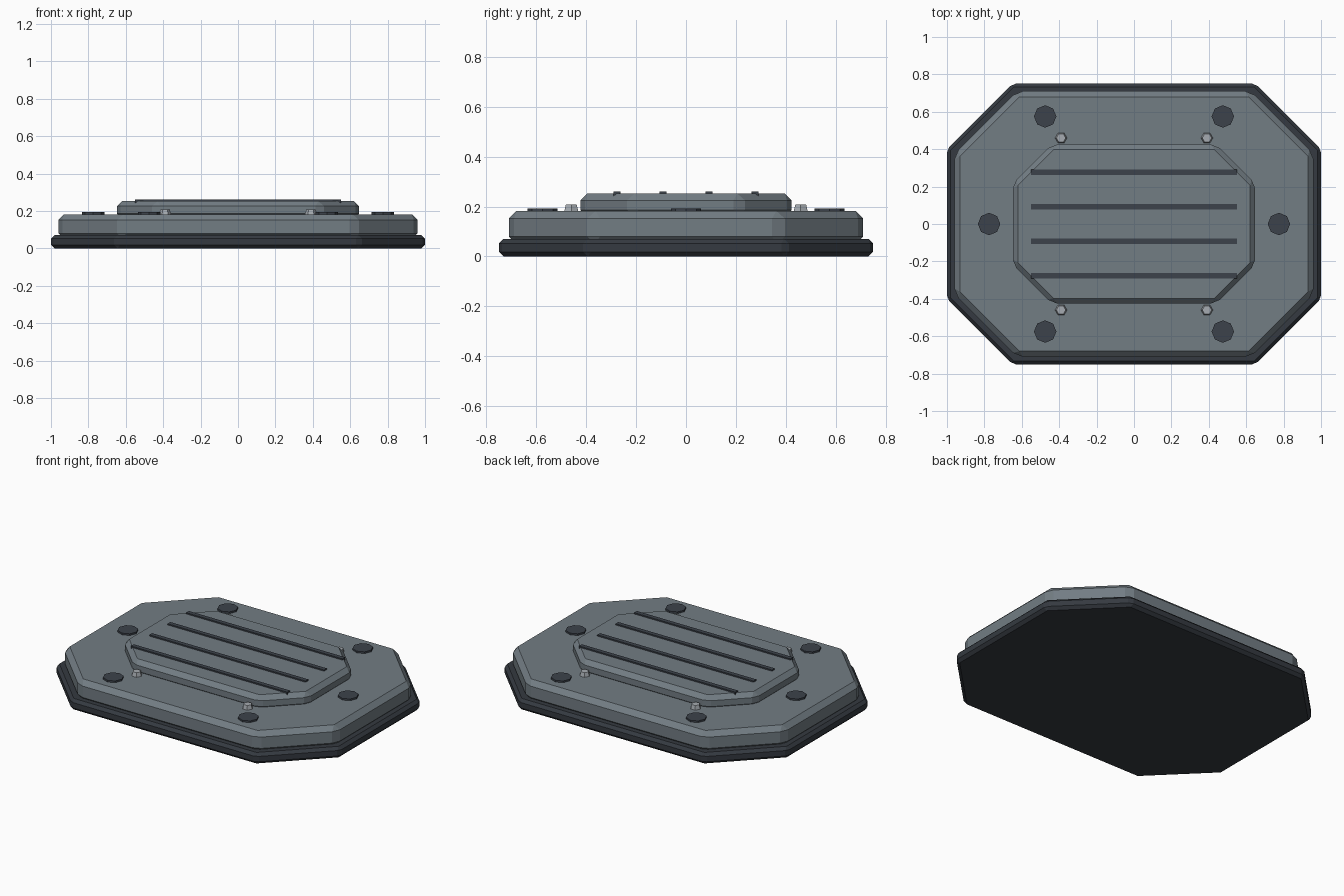
import bpy, bmesh

if "Cube" in bpy.data.objects:
    bpy.data.objects.remove(bpy.data.objects["Cube"])


def material(name, rgb):
    m = bpy.data.materials.new(name)
    m.diffuse_color = (*rgb, 1)
    m.use_nodes = True
    m.node_tree.nodes["Principled BSDF"].inputs["Base Color"].default_value = m.diffuse_color
    return m


DARK = material("dark_rim", (0.035, 0.042, 0.052))
PLATE = material("plate_grey", (0.17, 0.205, 0.23))
TRIM = material("trim_grey", (0.045, 0.055, 0.07))
STEEL = material("light_steel", (0.38, 0.41, 0.44))


def finish(name, bm, mat, bevel=0):
    bmesh.ops.recalc_face_normals(bm, faces=bm.faces)
    me = bpy.data.meshes.new(name)
    bm.to_mesh(me)
    bm.free()
    me.materials.append(mat)
    ob = bpy.data.objects.new(name, me)
    bpy.context.collection.objects.link(ob)
    if bevel:
        mod = ob.modifiers.new("chamfer", 'BEVEL')
        mod.width = bevel
        mod.segments = 1
        mod.limit_method = 'ANGLE'
    return ob


def octagon_slab(name, hx, hy, cut, z0, z1, bevel, mat):
    """Rectangle with cut corners, extruded and chamfered."""
    bm = bmesh.new()
    outline = [(hx, -hy + cut), (hx, hy - cut), (hx - cut, hy), (cut - hx, hy),
               (-hx, hy - cut), (-hx, cut - hy), (cut - hx, -hy), (hx - cut, -hy)]
    face = bm.faces.new([bm.verts.new((x, y, z0)) for x, y in outline])
    ext = bmesh.ops.extrude_face_region(bm, geom=[face], use_keep_orig=True)
    top = [v for v in ext["geom"] if isinstance(v, bmesh.types.BMVert)]
    bmesh.ops.translate(bm, verts=top, vec=(0, 0, z1 - z0))
    return finish(name, bm, mat, bevel)


def stud(name, x, y, z0, z1, sides, r0, r1, mat):
    bm = bmesh.new()
    bmesh.ops.create_cone(bm, cap_ends=True, segments=sides,
                          radius1=r0, radius2=r1, depth=z1 - z0)
    # point a corner along y
    for v in bm.verts:
        v.co = (v.co.y, v.co.x, v.co.z)
    ob = finish(name, bm, mat)
    ob.location = (x, y, (z0 + z1) / 2)


# Stacked slabs
octagon_slab("base_rim", 1.0, 0.75, 0.35, 0.0, 0.07, 0.018, DARK)
octagon_slab("main_plate", 0.96, 0.71, 0.335, 0.05, 0.182, 0.03, PLATE)
octagon_slab("raised_panel", 0.648, 0.424, 0.207, 0.16, 0.252, 0.027, PLATE)

# Grip ribs across the raised panel
for i in range(4):
    bm = bmesh.new()
    bmesh.ops.create_cube(bm, size=1)
    bmesh.ops.scale(bm, verts=bm.verts, vec=(1.1, 0.028, 0.02))
    finish(f"grip_rib_{i + 1}", bm, TRIM).location = (0, -0.277 + i * 0.1847, 0.25)

# Flat round pads on the main plate and hex bolts beside the panel
for sx in (-1, 1):
    stud("round_pad", sx * 0.775, 0, 0.172, 0.193, 8, 0.06, 0.06, TRIM)
    for sy in (-1, 1):
        stud("round_pad", sx * 0.475, sy * 0.575, 0.172, 0.193, 8, 0.06, 0.06, TRIM)
        stud("hex_bolt", sx * 0.39, sy * 0.46, 0.175, 0.208, 6, 0.034, 0.025, STEEL)
